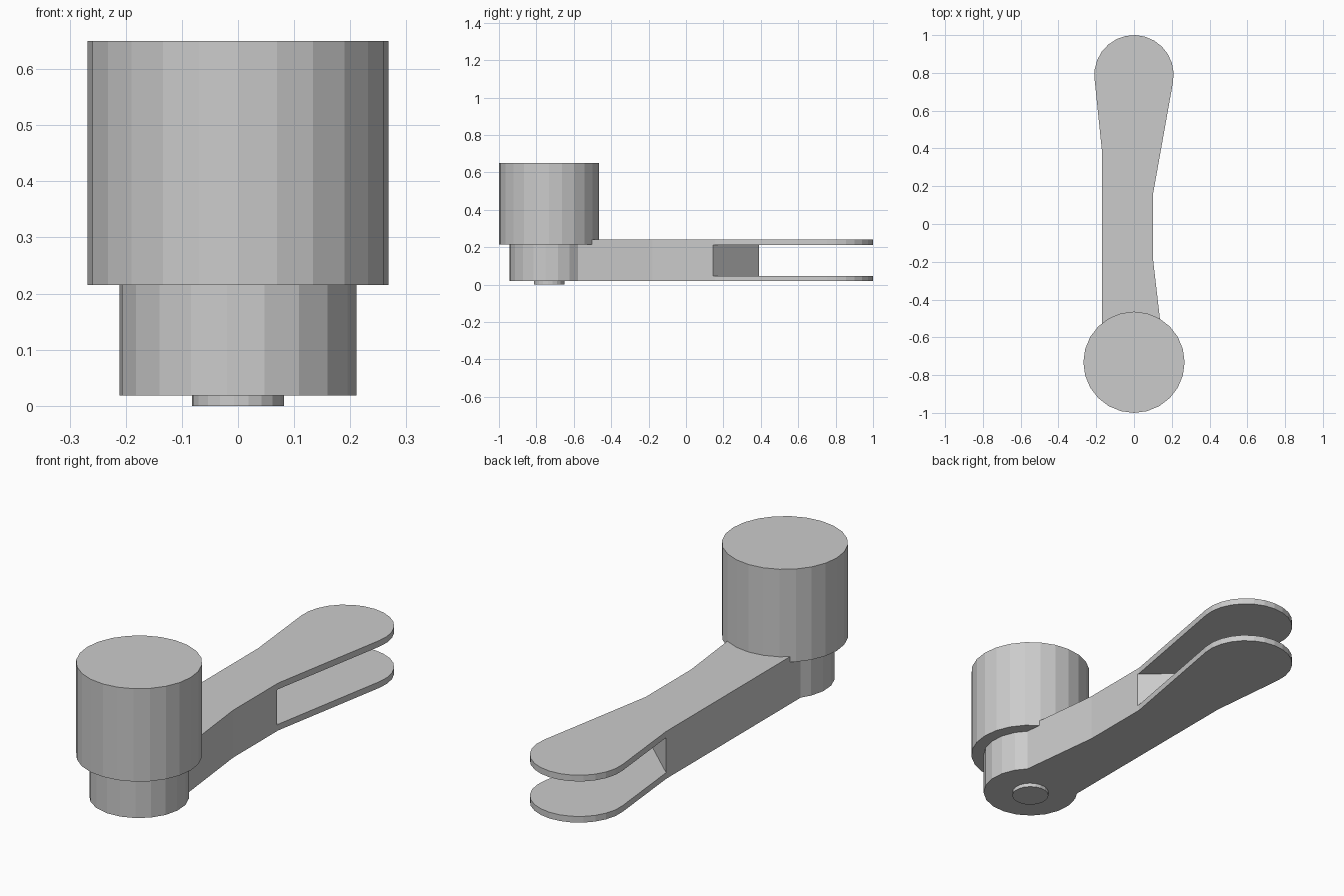
import bpy, bmesh
from math import radians, cos, sin

if "Cube" in bpy.data.objects:
    bpy.data.objects.remove(bpy.data.objects["Cube"])


def prism(name, outline, z0, z1):
    """Extrude a counter-clockwise outline from z0 to z1."""
    bm = bmesh.new()
    face = bm.faces.new([bm.verts.new((x, y, z0)) for x, y in outline])
    ext = bmesh.ops.extrude_face_region(bm, geom=[face], use_keep_orig=True)
    top = [v for v in ext["geom"] if isinstance(v, bmesh.types.BMVert)]
    bmesh.ops.translate(bm, verts=top, vec=(0, 0, z1 - z0))
    bmesh.ops.recalc_face_normals(bm, faces=bm.faces)
    mesh = bpy.data.meshes.new(name)
    bm.to_mesh(mesh)
    bm.free()
    ob = bpy.data.objects.new(name, mesh)
    bpy.context.collection.objects.link(ob)
    return ob


def arc(cy, r, start, step, count):
    """Points on a circle centred on x = 0, angles in degrees."""
    angles = [radians(start + step * i) for i in range(count)]
    return [(r * cos(a), cy + r * sin(a)) for a in angles]


HUB_Y = -0.732

# Round knob and small pin underneath
prism("knob", arc(HUB_Y, 0.268, 0, 15, 24), 0.215, 0.65)
prism("pin", arc(HUB_Y, 0.082, -5, 18, 20), 0.0, 0.03)

# Lever arm: round hub, narrow waist, wide rounded end
outline = [(0.146, -0.578), (0.10, -0.18), (0.10, 0.155)]
outline += arc(0.79, 0.21, -10, 14, 15)
outline += [(-0.17, 0.39), (-0.17, -0.606)]
outline += arc(HUB_Y, 0.212, 156.8, 18, 14)
arm = prism("lever_arm", outline, 0.018, 0.24)

# Slot with a slanted inner wall, leaving two thin fork plates
slot = [(0.30, -0.036), (0.30, 1.1), (-0.40, 1.1), (-0.40, 0.599)]
cutter = prism("slot_cutter", slot, 0.047, 0.211)
cutter.hide_render = True
mod = arm.modifiers.new("slot", "BOOLEAN")
mod.operation = "DIFFERENCE"
mod.solver = "EXACT"
mod.object = cutter
bpy.context.view_layer.objects.active = arm
bpy.ops.object.modifier_apply(modifier=mod.name)
bpy.data.objects.remove(cutter)
